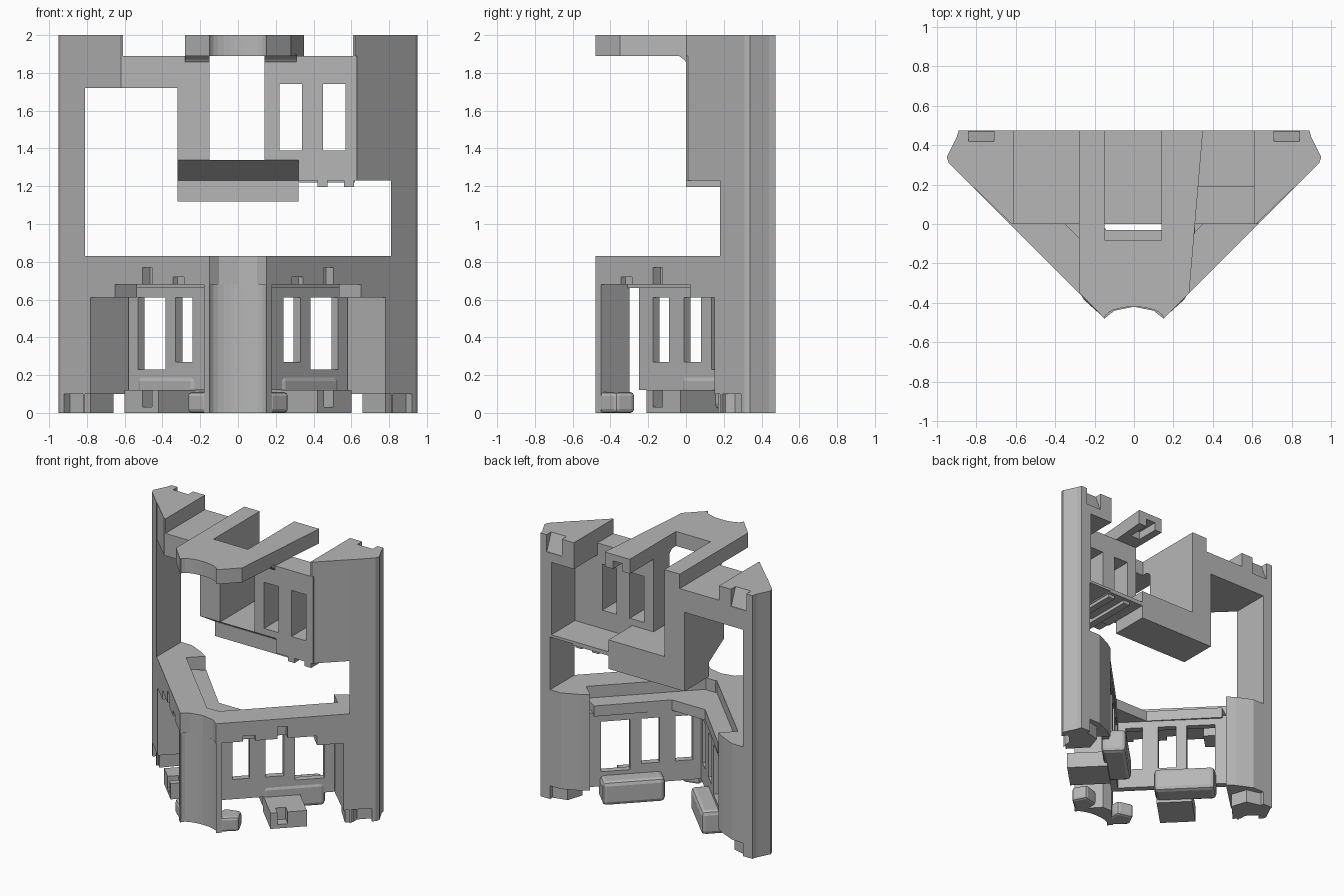
import bpy, bmesh, math

cube = bpy.data.objects.get("Cube")
if cube:
    bpy.data.objects.remove(cube, do_unlink=True)

grey = bpy.data.materials.new("plain grey")
grey.use_nodes = True
tint = (0.47, 0.47, 0.47, 1)
grey.diffuse_color = tint
grey.node_tree.nodes["Principled BSDF"].inputs["Base Color"].default_value = tint


def prism(name, pts, lo, hi, axis="z", bevel=0.0):
    """Extrude a closed profile along z (x, y points) or x (y, z points)."""
    bm = bmesh.new()
    def place(p, h):
        return (p[0], p[1], h) if axis == "z" else (h, p[0], p[1])
    bottom = [bm.verts.new(place(p, lo)) for p in pts]
    top = [bm.verts.new(place(p, hi)) for p in pts]
    n = len(pts)
    bm.faces.new(bottom)
    bm.faces.new(top)
    for i in range(n):
        bm.faces.new((bottom[i], bottom[(i + 1) % n], top[(i + 1) % n], top[i]))
    bmesh.ops.recalc_face_normals(bm, faces=bm.faces)
    mesh = bpy.data.meshes.new(name)
    bm.to_mesh(mesh)
    bm.free()
    ob = bpy.data.objects.new(name, mesh)
    bpy.context.collection.objects.link(ob)
    mesh.materials.append(grey)
    if bevel:
        mod = ob.modifiers.new("soft edges", "BEVEL")
        mod.width, mod.segments = bevel, 2
        mod.limit_method, mod.angle_limit = "ANGLE", math.radians(40)
    return ob


def rect(x0, x1, y0, y1):
    return [(x0, y0), (x1, y0), (x1, y1), (x0, y1)]


def box(name, x0, x1, y0, y1, z0, z1):
    return prism(name, rect(x0, x1, y0, y1), z0, z1)


def cut(ob, *cutters):
    """Subtract the cutters from a part and remove them."""
    bpy.context.view_layer.objects.active = ob
    for c in cutters:
        mod = ob.modifiers.new("cut", "BOOLEAN")
        mod.operation, mod.object, mod.solver = "DIFFERENCE", c, "EXACT"
        bpy.ops.object.modifier_apply(modifier=mod.name)
        bpy.data.objects.remove(c, do_unlink=True)


def flip(pts, s):
    return [(s * x, y) for x, y in pts]


def band(x0, x1, near, far):
    """Strip running along the diagonal, its sides square to it."""
    d = (far - near) / 2
    return [(x0, x0 + near), (x1, x1 + near), (x1 - d, x1 + near + d), (x0 - d, x0 + near + d)]


def top_notch(s):
    """Sloped wedge that chamfers the rear top edge."""
    x0, x1 = sorted((s * 0.71, s * 0.84))
    return prism("top_notch", [(0.415, 2.01), (0.5, 2.01), (0.5, 1.87), (0.47, 1.87)], x0, x1, "x")


# Lower body: columns, pocket roofs, window panels and feet on each side
for s, side in ((1, "left"), (-1, "right")):
    post = prism(side + "_corner_column",
                 flip([(0.81, 0.18), (0.94, 0.31), (0.95, 0.34), (0.9, 0.44), (0.89, 0.475), (0.81, 0.475)], s),
                 0, 2)
    cut(post,
        prism("foot_notch", flip([(0.83, 0.18), (0.93, 0.28), (0.89, 0.33), (0.79, 0.23)], s), -0.1, 0.1),
        top_notch(s))
    prism(side + "_lower_column",
          flip([(0.78, 0.15), (0.82, 0.19), (0.82, 0.475), (0.72, 0.475), (0.6, 0.42), (0.54, 0.38)], s), 0.1, 0.83)
    prism(side + "_column_foot",
          flip([(0.78, 0.17), (0.82, 0.21), (0.82, 0.45), (0.7, 0.42), (0.66, 0.3)], s), 0, 0.1)

    # Roof over the pocket, with small upright slots above the opening
    roof = prism(side + "_pocket_roof",
                 flip([(0, -0.42), (0.1, -0.44), (0.15, -0.48), (0.8, 0.17), (0.65, 0.3), (0, -0.35)], s),
                 0.68, 0.83)
    cut(roof, prism("slot", flip(band(0.49, 0.54, -0.7, -0.55), s), 0.6, 0.77),
        prism("slot", flip(band(0.32, 0.38, -0.7, -0.58), s), 0.6, 0.72))
    prism(side + "_roof_step", flip(band(0.65, 0.78, -0.63, -0.4), s), 0.61, 0.69)
    prism(side + "_roof_lip",
          flip([(0, -0.36), (0.64, 0.28), (0.52, 0.36), (0.14, -0.03), (0, -0.03)], s), 0.66, 0.74)

    # Deep panel with three windows
    panel = prism(side + "_window_panel",
                  flip([(0, -0.25), (0.58, 0.33), (0.56, 0.38), (0, -0.18)], s), 0.12, 0.68)
    cut(panel, *[prism("window", flip(band(a, b, -0.35, -0.1), s), z, 0.61)
                 for a, b, z in ((0.125, 0.21, 0.27), (0.29, 0.38, 0.27), (0.435, 0.58, 0.23))])

    # Pocket sill and outer clip foot
    prism(side + "_sill", flip(band(0.23, 0.54, -0.26, -0.01), s), 0.02, 0.2, "z", 0.03)
    foot = prism(side + "_clip_foot", flip(band(0.42, 0.6, -0.63, -0.22), s), 0, 0.12)
    cut(foot, prism("foot_slot", flip(band(0.49, 0.54, -0.7, -0.52), s), 0.03, 0.2))
    prism(side + "_prow_foot",
          flip([(0.1, -0.43), (0.17, -0.46), (0.27, -0.37), (0.22, -0.27), (0.1, -0.3)], s), 0, 0.11, "z", 0.02)

# Hollow-fronted prow post
arc = [(0.15 * math.cos(t), -0.48 + 0.06 * math.sin(t)) for t in
       [math.pi * i / 12 for i in range(13)]]
prism("prow_post", [(0.18, -0.45)] + arc + [(-0.18, -0.45), (-0.04, -0.3), (0.04, -0.3)], 0, 0.83)

# Upper corner blocks: tall one on the left, short one on the right
corner = [(0.61, 0.0), (0.62, 0.0), (0.93, 0.3), (0.88, 0.45), (0.88, 0.475), (0.61, 0.475)]
for s, name, low in ((1, "left_upper_block", 1.23), (-1, "right_upper_block", 1.72)):
    block = prism(name, flip(corner, s), low, 2)
    cut(block, top_notch(s))
cut(bpy.data.objects["left_upper_block"], box("rear_hollow", 0.55, 0.8, 0.19, 0.6, 1.25, 1.8))

# Right bridge and tower, sitting on the sloped tray
box("right_bridge", -0.62, -0.15, 0, 0.475, 1.72, 1.89)
box("tower_wall", -0.32, -0.15, 0, 0.475, 1.34, 1.89)
prism("tray", [(0, 1.34), (0.475, 1.34), (0.475, 1.12), (0.18, 1.12), (0.18, 1.23)], -0.32, 0.32, "x")

# Window wall with shelf and small tabs behind it
wall = box("window_wall", 0.14, 0.63, 0, 0.19, 1.23, 1.89)
cut(wall, box("window", 0.22, 0.34, -0.1, 0.3, 1.39, 1.74),
    box("window", 0.45, 0.57, -0.1, 0.3, 1.39, 1.74),
    box("tray_gap", 0.1, 0.32, -0.1, 0.18, 1.2, 1.34))
box("shelf", 0.32, 0.62, 0.1, 0.475, 1.22, 1.25)
for x in (0.42, 0.56):
    box("shelf_tab", x, x + 0.055, 0.0, 0.45, 1.195, 1.24)

# Forked top arm with a hollow tip and a slot under the left prong
fork = prism("top_fork",
             [(-0.28, 0.475), (-0.28, -0.345)] + arc[::-1] +
             [(0.28, -0.35), (0.35, 0.475), (0.14, 0.475), (0.14, -0.08), (-0.15, -0.08), (-0.15, 0.475)],
             1.89, 2)
cut(fork, box("prong_slot", 0.2, 0.28, 0.3, 0.6, 1.8, 1.95))
for name, x0, x1 in (("right", -0.28, -0.15), ("left", 0.14, 0.31)):
    prism("fork_gusset_" + name, [(0.02, 1.83), (0.02, 1.9), (-0.05, 1.9), (-0.01, 1.87)], x0, x1, "x")
